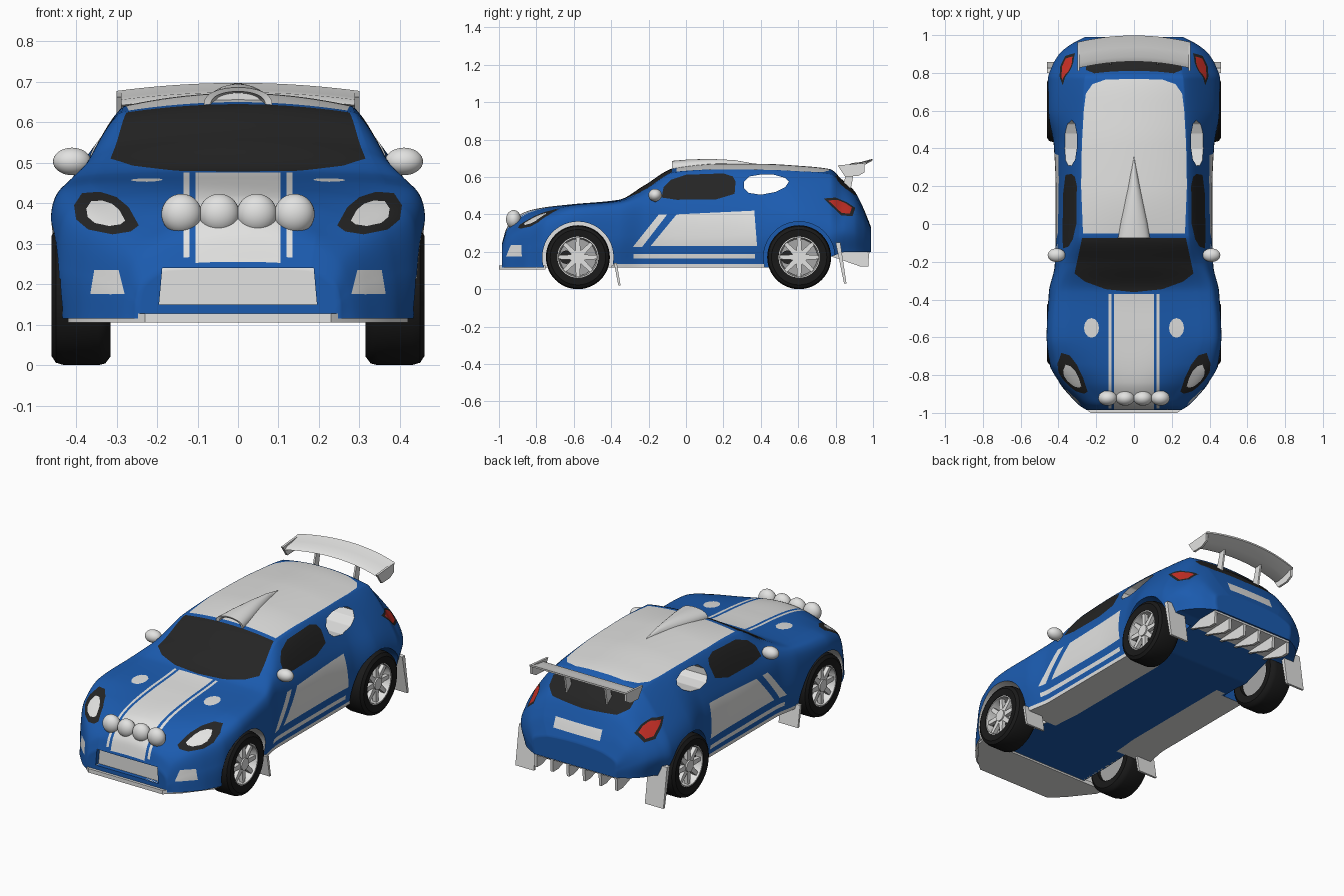
import bpy, bmesh, math
from mathutils import Vector

if "Cube" in bpy.data.objects:
    bpy.data.objects.remove(bpy.data.objects["Cube"])


def material(name, r, g, b):
    m = bpy.data.materials.new(name)
    m.use_nodes = True
    m.diffuse_color = (r, g, b, 1)
    m.node_tree.nodes["Principled BSDF"].inputs["Base Color"].default_value = (r, g, b, 1)
    return m


blue = material("body_blue", .011, .105, .43)
white = material("panel_white", .76, .76, .75)
black = material("glass_black", .018, .018, .018)
red = material("lamp_red", .6, .03, .02)
rubber = material("tyre_rubber", .01, .01, .01)
grey = material("wheel_grey", .38, .38, .38)
BLUE, WHITE, BLACK, RED = range(4)


def finish(name, bm, mats, angle=40):
    bmesh.ops.recalc_face_normals(bm, faces=bm.faces)
    mesh = bpy.data.meshes.new(name)
    bm.to_mesh(mesh)
    bm.free()
    for m in mats:
        mesh.materials.append(m)
    mesh.polygons.foreach_set("use_smooth", [True] * len(mesh.polygons))
    mesh.set_sharp_from_angle(angle=math.radians(angle))
    bpy.context.scene.collection.objects.link(bpy.data.objects.new(name, mesh))


def loft(bm, rings, loop=False):
    """Skin closed rings; cap the ends unless the rings form a loop."""
    vs = [[bm.verts.new(p) for p in ring] for ring in rings]
    n = len(vs[0])
    for a, b in list(zip(vs, vs[1:])) + ([(vs[-1], vs[0])] if loop else []):
        for i in range(n):
            j = (i + 1) % n
            bm.faces.new((a[i], a[j], b[j], b[i]))
    if not loop:
        bm.faces.new(vs[0])
        bm.faces.new(vs[-1])


def build(name, parts, mat, loop=False):
    bm = bmesh.new()
    for rings in parts:
        loft(bm, rings, loop)
    finish(name, bm, [mat])


def slab_x(poly, lo, hi):
    return [[(x, a, b) for a, b in poly] for x in (lo, hi)]


def circle(y, z, r, n=32, squash=1):
    turns = [math.tau * i / n for i in range(n)]
    return [(y + r * math.cos(t), z + r * squash * math.sin(t)) for t in turns]


def ball(name, loc, scale, mat):
    bm = bmesh.new()
    bmesh.ops.create_uvsphere(bm, u_segments=28, v_segments=18, radius=1)
    for v in bm.verts:
        v.co = Vector(a * s + c for a, s, c in zip(v.co, scale, loc))
    finish(name, bm, [mat])


def monotone(xs, ys):
    """Smooth interpolation that never overshoots."""
    d = [(ys[i + 1] - ys[i]) / (xs[i + 1] - xs[i]) for i in range(len(xs) - 1)]
    m = [d[0]] + [2 * p * q / (p + q) if p * q > 0 else 0 for p, q in zip(d, d[1:])] + [d[-1]]

    def f(x):
        i = max(k for k in range(len(d)) if xs[k] <= x or k == 0)
        h = xs[i + 1] - xs[i]
        t = (x - xs[i]) / h
        u = 1 - t
        return (ys[i] * (1 + 2 * t) + h * m[i] * t) * u * u + (ys[i + 1] * (1 + 2 * u) - h * m[i + 1] * u) * t * t
    return f


# Body stations: y, floor w, side w, shoulder w, shoulder z, roof edge w, roof edge z, top z
STATIONS = [
    (-.985, .25, .25, .235, .2, .18, .235, .24),
    (-.96, .29, .28, .255, .255, .19, .3, .325),
    (-.92, .33, .32, .29, .29, .2, .335, .375),
    (-.84, .395, .39, .36, .335, .26, .375, .42),
    (-.74, .437, .447, .425, .375, .32, .415, .44),
    (-.6, .44, .46, .452, .41, .36, .45, .455),
    (-.36, .42, .45, .432, .435, .35, .47, .478),
    (-.22, .4, .42, .4, .455, .32, .53, .557),
    (-.06, .4, .415, .388, .455, .288, .625, .648),
    (.2, .4, .415, .385, .455, .282, .64, .672),
    (.42, .4, .425, .39, .455, .278, .638, .67),
    (.6, .43, .46, .425, .435, .27, .63, .66),
    (.77, .43, .455, .405, .43, .26, .615, .642),
    (.83, .41, .435, .37, .425, .25, .56, .59),
    (.9, .37, .395, .34, .41, .235, .495, .525),
    (.95, .32, .335, .305, .36, .22, .41, .43),
    (.99, .25, .26, .25, .29, .17, .32, .33)]
cols = list(zip(*STATIONS))
curves = [monotone(cols[0], c) for c in cols[1:]]
STRIPE = .135


def section(y):
    wb, ws, wh, zh, wg, zg, zt = (f(y) for f in curves)
    zb = .115 + .085 * min(1, max(0, (y - .6) / .25))
    crown = lambda x: (x, zt - (zt - zg) * (x / wg) ** 2)
    half = [(wb * i / 14, zb) for i in range(14)]
    p = [Vector(q) for q in ((wb, zb), (ws, (zb + zh) / 2), (wh, zh), (wg, zg), crown(STRIPE))]
    p.insert(0, 2 * p[0] - p[1])
    for k, n in enumerate((14, 18, 24)):
        a, b, c, d = p[k:k + 4]
        for i in range(n):
            t = i / n
            q = .5 * (2 * b + (c - a) * t + (2 * a - 5 * b + 4 * c - d) * t * t + (3 * b - a - 3 * c + d) * t ** 3)
            half.append((q.x, q.y))
    half += [crown(wg + (STRIPE - wg) * i / 12) for i in range(12)]
    half += [crown(STRIPE * (1 - i / 27)) for i in range(28)]
    return [(x, y, z) for x, z in half] + [(-x, y, z) for x, z in half[-2:0:-1]]


def end_cap(ring):
    mid = (min(p[2] for p in ring) + max(p[2] for p in ring)) / 2
    return [[(x * k / 20, y, mid + (z - mid) * k / 20) for x, y, z in ring] for k in range(19, 0, -1)]


# Body shell with floor panels and bonnet stripes
N = 260
us = [2 * i / N - 1 for i in range(N + 1)]
rings = [section(.0025 + .9875 * (.55 * u + .45 * math.sin(math.pi * u / 2))) for u in us]
bm = bmesh.new()
loft(bm, end_cap(rings[0])[::-1] + rings + end_cap(rings[-1]))
bmesh.ops.recalc_face_normals(bm, faces=bm.faces)
for f in bm.faces:
    x, y, z = f.calc_center_median()
    x = abs(x)
    floor = f.normal.z < -.8 and z < .14 and (y < -.75 or (x > .2 and -.4 < y < .45))
    hood = y < -.375 and z > .26 and (x < .105 or .12 < x < STRIPE)
    f.material_index = WHITE if floor or hood else BLUE


def inside(poly, a, b):
    hit = False
    for (p, q), (r, s) in zip(poly, poly[1:] + poly[:1]):
        if (q > b) != (s > b) and a < p + (r - p) * (b - q) / (s - q):
            hit = not hit
    return hit


def shrink(poly, k):
    c = [sum(v) / len(poly) for v in zip(*poly)]
    return [tuple(m + (v - m) * k for v, m in zip(p, c)) for p in poly]


def rect(a, b, c, d):
    return [(a, c), (b, c), (b, d), (a, d)]


def decal(poly, axes, where, colour):
    """Score the outline into the shell on both sides, then colour its inside."""
    lo, hi = ([g(v) for v in zip(*poly)] for g in (min, max))
    painted = set()
    for s in (1, -1):
        def flat(f):
            c = f.calc_center_median()
            c.x *= s
            return c
        geom = []
        for f in bm.faces:
            c = flat(f)
            if c.x >= -1e-5 and where(*c) and all(l - .012 < c[i] < h + .012 for l, h, i in zip(lo, hi, axes)):
                geom.append(f)
        for p, q in zip(poly, poly[1:] + poly[:1]):
            co, no = Vector(), Vector()
            co[axes[0]], co[axes[1]] = p
            no[axes[0]], no[axes[1]] = p[1] - q[1], q[0] - p[0]
            co.x *= s
            no.x *= s
            faces = [g for g in geom if isinstance(g, bmesh.types.BMFace)]
            parts = {e for f in faces for e in f.edges} | {v for f in faces for v in f.verts}
            geom = bmesh.ops.bisect_plane(bm, geom=faces + list(parts), plane_co=co, plane_no=no, dist=1e-5)["geom"]
        for f in geom:
            if isinstance(f, bmesh.types.BMFace):
                c = flat(f)
                if inside(poly, c[axes[0]], c[axes[1]]):
                    f.material_index = colour
                    painted.add(f)
    return [f for f in painted if f.is_valid]


def pull_in(edges, depth, colour):
    """Extrude open edges towards the middle of the car."""
    geom = bmesh.ops.extrude_edge_only(bm, edges=edges)["geom"]
    verts = [g for g in geom if isinstance(g, bmesh.types.BMVert)]
    for v in verts:
        v.co.x = math.copysign(depth, v.co.x)
    for g in geom:
        if isinstance(g, bmesh.types.BMFace):
            g.material_index = colour(g.calc_center_median())
    return verts


FRONT, SIDE, TOP = (0, 2), (1, 2), (0, 1)
flank = lambda x, y, z: x > .22
lower_flank = lambda x, y, z: x > .38
upper = lambda x, y, z: z > .4
face = lambda x, y, z: y < -.6
tail = lambda x, y, z: y > .775
HEADLAMP = [(.245, .345), (.27, .39), (.3, .415), (.34, .428), (.385, .425), (.405, .395), (.4, .36), (.37, .335),
            (.31, .323), (.265, .33)]
TAILLAMP = [(.735, .485), (.8, .49), (.86, .465), (.905, .435), (.89, .39), (.83, .395)]
WINDOW = [(-.13, .49), (-.12, .545), (-.08, .585), (0, .612), (.2, .619), (.25, .603), (.265, .575), (.26, .51),
          (.16, .48), (-.05, .478)]
QUARTER = [(.31, .575), (.34, .603), (.4, .613), (.47, .612), (.53, .595), (.55, .575), (.53, .545), (.48, .52),
           (.4, .505), (.335, .515), (.31, .54)]
WINDSCREEN = [(-.01, -.362), (.15, -.345), (.26, -.305), (.315, -.262), (.275, -.075), (-.01, -.075)]
REAR_GLASS = [(-.01, .612), (.21, .605), (.255, .575), (.25, .535), (.2, .505), (-.01, .495)]
ROOF = [(-.01, -.05), (.27, -.05), (.28, .2), (.276, .42), (.266, .6), (.255, .69), (.22, .74), (.15, .765), (-.01, .768)]
decal(HEADLAMP, FRONT, face, BLACK)
decal(shrink(HEADLAMP, .6), FRONT, face, WHITE)
decal(TAILLAMP, SIDE, flank, BLACK)
decal(shrink(TAILLAMP, .74), SIDE, flank, RED)
decal(WINDSCREEN, TOP, upper, BLACK)
decal(ROOF, TOP, upper, WHITE)
decal(REAR_GLASS, FRONT, tail, BLACK)
decal(WINDOW, SIDE, flank, BLACK)
decal([(-.05, .4), (.365, .42), (.38, .23), (-.19, .23)], SIDE, lower_flank, WHITE)
decal([(-.145, .4), (-.1, .4), (-.235, .225), (-.285, .225)], SIDE, lower_flank, WHITE)
decal(rect(-.28, .37, .163, .187), SIDE, lower_flank, WHITE)
decal(rect(-.4, .45, .1, .135), SIDE, lower_flank, WHITE)
decal(circle(.225, -.55, .04, 12, 1.3), TOP, upper, WHITE)
decal([(.28, .175), (.365, .175), (.355, .235), (.295, .235)], FRONT, face, WHITE)
decal(rect(-.01, .145, .37, .425), FRONT, tail, WHITE)

# Recessed grille
grille = decal([(-.01, .15), (.195, .15), (.187, .24), (-.01, .24)], FRONT, lambda x, y, z: y < -.9, WHITE)
for g in bmesh.ops.extrude_face_region(bm, geom=grille)["geom"]:
    if isinstance(g, bmesh.types.BMVert):
        g.co.y += .025
bmesh.ops.delete(bm, geom=[f for f in grille if f.is_valid], context='FACES')

# Open rear quarter windows, clear through the cabin
panes = decal(QUARTER, SIDE, flank, WHITE)
bmesh.ops.delete(bm, geom=panes, context='FACES')
frame = [e for e in bm.edges if e.is_boundary and e.verts[0].co.z > .45]
bmesh.ops.remove_doubles(bm, verts=pull_in(frame, 0, lambda c: WHITE), dist=.001)

# Wheel arches: open the shell, round the lip, pull a liner inwards
AXLES, HUB, ARCH, INNER = (-.578, .605), .171, .19, .27


def from_axle(c):
    return min((Vector((c.y - a, c.z - HUB)) for a in AXLES), key=lambda d: d.length)


gone = [f for f in bm.faces if abs(f.calc_center_median().x) > INNER
        and from_axle(f.calc_center_median()).length < ARCH]
bmesh.ops.delete(bm, geom=gone, context='FACES')
lip = [e for e in bm.edges if e.is_boundary and from_axle(e.verts[0].co).length < ARCH + .03]
for v in {v for e in lip for v in e.verts}:
    d = from_axle(v.co)
    if v.co.z > .13 and abs(v.co.x) > INNER + .02:
        v.co.yz = v.co.yz + d.normalized() * (ARCH - d.length)
pull_in(lip, INNER, lambda c: WHITE if c.y < 0 else BLUE)
bmesh.ops.holes_fill(bm, edges=[e for e in bm.edges if e.is_boundary], sides=0)
finish("body_shell", bm, [blue, white, black, red])

# Wheels
TYRE = [(.32, .108), (.315, .15), (.328, .167), (.345, .171), (.43, .171), (.45, .165), (.461, .148), (.456, .11)]
RIM = [(.453, .114), (.453, .104), (.4, .097), (.36, .097), (.36, .114)]
SPOKE = [(.02, -.015), (.106, -.01), (.106, .01), (.02, .015)]
turns = [math.tau * i / 48 for i in range(48)]
for end, cy in zip(("front", "rear"), AXLES):
    for side, s in (("left", 1), ("right", -1)):
        tag = f"{end}_{side}_"
        for part, prof, mat in (("tyre", TYRE, rubber), ("rim", RIM, white)):
            spun = [[(s * x, cy + r * math.cos(t), HUB + r * math.sin(t)) for x, r in prof] for t in turns]
            build(tag + part, [spun], mat, loop=True)
        spokes = [slab_x(circle(cy, HUB, .032), s * .415, s * .45)]
        for t in turns[::6]:
            co, si = math.cos(t), math.sin(t)
            spokes.append(slab_x([(cy + a * co - b * si, HUB + a * si + b * co) for a, b in SPOKE], s * .42, s * .442))
        build(tag + "spokes", spokes, white)
        build(tag + "wheel_back", [slab_x(circle(cy, HUB, .107), s * .34, s * .375)], grey)
        build(tag + "brake", [slab_x(circle(cy - .062, HUB, .036, 16), s * .37, s * .418)], black)

# Front splitter
edge = [(.23, -1), (.3, -.94), (.41, -.8), (.42, -.75)]
outline = edge + [(-x, y) for x, y in reversed(edge)]
build("front_splitter", [[[(x, y, z) for x, y in outline] for z in (.105, .127)]], white)

# Lamp pod on the nose
for i in range(4):
    ball(f"nose_lamp_{i + 1}", (.093 * (i - 1.5), -.922, .373), (.05, .04, .05), white)
build("lamp_bar", [slab_x(circle(-.9, .365, .014, 12), -.16, .16)], white)

# Roof scoop with a hollow mouth
scoop = []
for y, k, top in ((-.01, .7, .672), (-.07, .8, .676), (-.075, 1, .686), (.02, .82, .694), (.14, .55, .696),
                  (.26, .26, .69), (.36, .03, .672)):
    arc = [math.pi * i / 16 for i in range(17)]
    scoop.append([(.085 * k * math.cos(a), y, .638 + (top - .638) * math.sin(a) ** .7) for a in arc])
build("roof_scoop", [scoop], white)

# Rear wing, end plates and struts
WING = [(.86, .66), (.885, .674), (.935, .68), (.998, .697), (.998, .688), (.935, .664), (.885, .655)]
wing = []
for i in range(25):
    x = .3 * (i / 12 - 1)
    wing.append([(x, y - .4 * x * x, z - .22 * x * x) for y, z in WING])
build("rear_wing", [wing], white)
PLATE = [(.81, .662), (.955, .674), (.955, .625), (.92, .605), (.85, .602)]
STRUT = [(.84, .56), (.87, .662), (.905, .662), (.88, .53)]
build("wing_end_plates", [slab_x(PLATE, s * .288, s * .3) for s in (1, -1)], white)
build("wing_struts", [slab_x(STRUT, s * .12, s * .13) for s in (1, -1)], white)

# Door mirrors, mud flaps
FLAP_F = [(-.385, .14), (-.362, .02), (-.35, .02), (-.37, .14)]
FLAP_R = [(.8, .25), (.845, .03), (.858, .03), (.825, .25)]
for side, s in (("left", 1), ("right", -1)):
    ball(f"{side}_mirror", (s * .41, -.165, .503), (.047, .036, .034), white)
    stalk = [[(s * x, y, z) for y, z in circle(-.165, z0, .014, 10)] for x, z0 in ((.35, .462), (.41, .49))]
    build(f"{side}_mirror_stalk", [stalk], white)
    build(f"{side}_front_flap", [slab_x(FLAP_F, s * .33, s * .45)], white)
    build(f"{side}_rear_flap", [slab_x(FLAP_R, s * .345, s * .46)], white)

# Rear diffuser: floor and fins
FIN = [(.76, .18), (.98, .225), (.975, .122), (.93, .122), (.85, .15)]
build("diffuser_fins", [slab_x(FIN, x - .008, x + .008) for x in (-.25, -.15, -.05, .05, .15, .25)], white)
build("diffuser_floor", [slab_x([(.78, .18), (.98, .19), (.985, .222), (.78, .2)], -.255, .255)], white)
